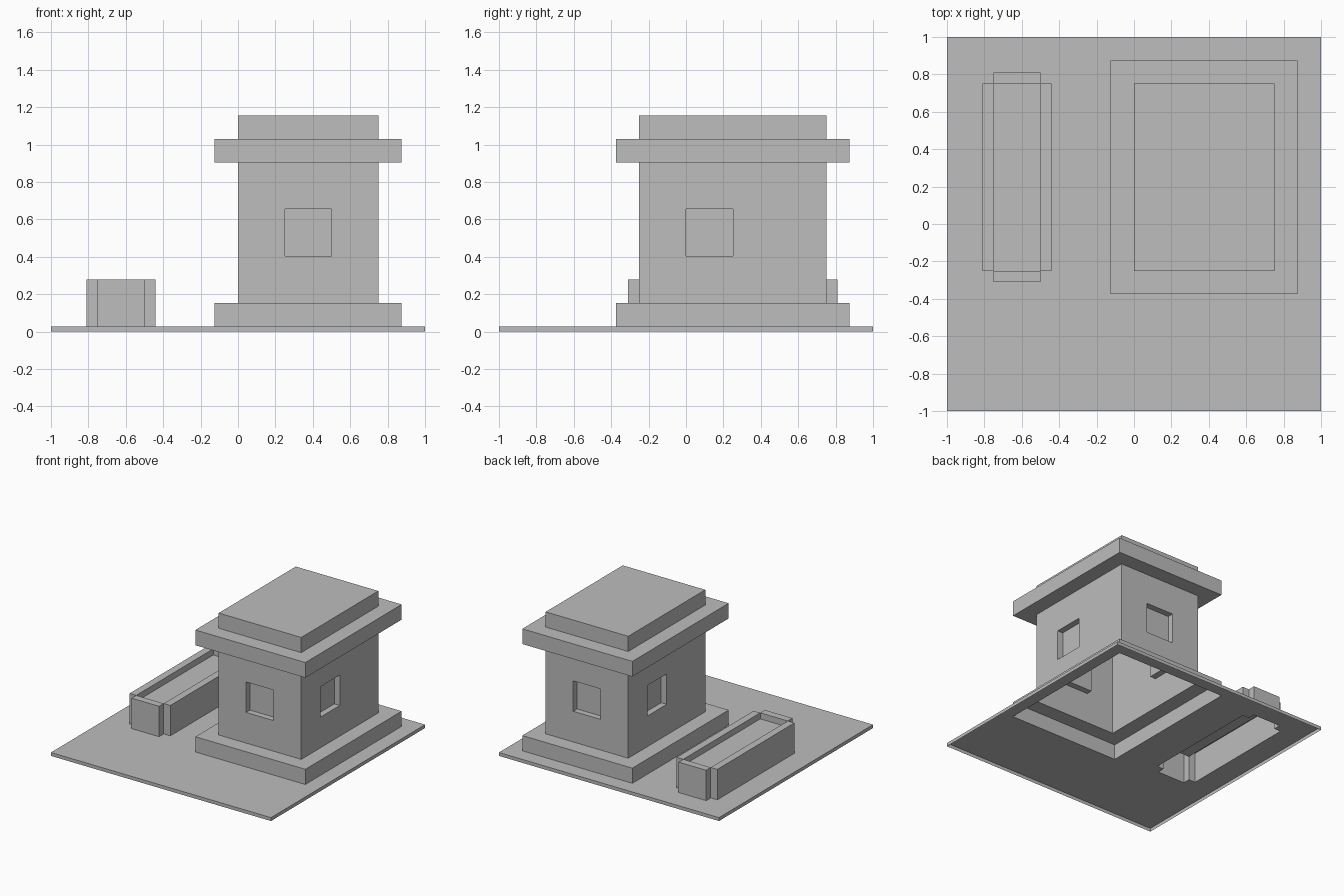
import bpy, bmesh
from mathutils import Vector

if "Cube" in bpy.data.objects:
    bpy.data.objects.remove(bpy.data.objects["Cube"])

grey = bpy.data.materials.new("plain grey")
grey.use_nodes = True
grey.diffuse_color = (0.51, 0.51, 0.51, 1)
grey.node_tree.nodes["Principled BSDF"].inputs["Base Color"].default_value = grey.diffuse_color

# Heights of the steps
GROUND, PLINTH, EAVES, CORNICE, TOP = 0.028, 0.153, 0.905, 1.03, 1.155
PLANTER, SOIL = 0.278, 0.228
RECESS = 0.05

# Footprints as (x0, x1, y0, y1)
YARD = (-1, 1, -1, 1)
BASE = (-0.125, 0.875, -0.375, 0.875)
HOUSE = (0, 0.75, -0.25, 0.75)
BED = (-0.75, -0.5, -0.25, 0.75)
BED_WIDE = (-0.81, -0.44, -0.25, 0.75)
BED_LONG = (-0.75, -0.5, -0.31, 0.81)


def face(bm, points):
    bm.faces.new([bm.verts.new(p) for p in points])


def inside(box, x, y):
    return box[0] < x < box[1] and box[2] < y < box[3]


def corners(box, z):
    x0, x1, y0, y1 = box
    return [Vector(p) for p in ((x0, y0, z), (x1, y0, z), (x1, y1, z), (x0, y1, z))]


def band(bm, box_a, z_a, box_b, z_b):
    """Four faces joining two rectangles: a wall or a flat ledge."""
    a, b = corners(box_a, z_a), corners(box_b, z_b)
    for i in range(4):
        j = (i + 1) % 4
        face(bm, (a[i], a[j], b[j], b[i]))


def sheet(bm, boxes, z, keep):
    """Level surface split along the box edges, holding the cells that pass keep."""
    xs = sorted({v for b in boxes for v in b[:2]})
    ys = sorted({v for b in boxes for v in b[2:]})
    for x0, x1 in zip(xs, xs[1:]):
        for y0, y1 in zip(ys, ys[1:]):
            if keep((x0 + x1) / 2, (y0 + y1) / 2):
                face(bm, corners((x0, x1, y0, y1), z))


def window_wall(bm, start, end, near, far):
    """Wall from start to end with a recessed square window between near and far."""
    along = (end - start).normalized()
    inward = Vector((-along.y, along.x, 0))
    us = (0, near, far, (end - start).length)
    zs = (PLINTH, 0.405, 0.655, EAVES)

    def at(u, z, depth=0):
        p = start + along * u + inward * depth
        return Vector((p.x, p.y, z))

    for i in range(3):
        for j in range(3):
            ring = [(us[i], zs[j]), (us[i + 1], zs[j]), (us[i + 1], zs[j + 1]), (us[i], zs[j + 1])]
            if (i, j) != (1, 1):
                face(bm, [at(*p) for p in ring])
                continue
            face(bm, [at(*p, RECESS) for p in ring])
            for k in range(4):
                a, b = ring[k], ring[(k + 1) % 4]
                face(bm, (at(*a), at(*b), at(*b, RECESS), at(*a, RECESS)))


def finish(name, bm):
    bmesh.ops.remove_doubles(bm, verts=bm.verts, dist=0.0005)
    bmesh.ops.recalc_face_normals(bm, faces=bm.faces)
    mesh = bpy.data.meshes.new(name)
    bm.to_mesh(mesh)
    bm.free()
    mesh.materials.append(grey)
    bpy.context.collection.objects.link(bpy.data.objects.new(name, mesh))


def in_planter(x, y):
    return inside(BED_WIDE, x, y) or inside(BED_LONG, x, y)


# Ground slab: thin open shell with openings below the house and the planter
bm = bmesh.new()
sheet(bm, (YARD, BASE, BED_WIDE, BED_LONG), GROUND,
      lambda x, y: not inside(BASE, x, y) and not in_planter(x, y))
band(bm, YARD, 0, YARD, GROUND)
finish("ground_slab", bm)

# Plinth
bm = bmesh.new()
band(bm, BASE, GROUND, BASE, PLINTH)
band(bm, BASE, PLINTH, HOUSE, PLINTH)
finish("plinth", bm)

# House walls, one recessed window on each side
bm = bmesh.new()
wall_corners = corners(HOUSE, PLINTH)
for i in range(4):
    window_wall(bm, wall_corners[i], wall_corners[(i + 1) % 4], 0.25, 0.5)
finish("house_walls", bm)

# Cornice and roof block
bm = bmesh.new()
band(bm, HOUSE, EAVES, BASE, EAVES)
band(bm, BASE, EAVES, BASE, CORNICE)
band(bm, BASE, CORNICE, HOUSE, CORNICE)
finish("cornice", bm)

bm = bmesh.new()
band(bm, HOUSE, CORNICE, HOUSE, TOP)
face(bm, corners(HOUSE, TOP))
finish("roof_block", bm)

# Planter: notched corners, flat rim and sunken bed
bm = bmesh.new()
sheet(bm, (BED_WIDE, BED_LONG), PLANTER,
      lambda x, y: in_planter(x, y) and not inside(BED, x, y))
bmesh.ops.remove_doubles(bm, verts=bm.verts, dist=0.0005)


def on_bed_edge(edge):
    mid = (edge.verts[0].co + edge.verts[1].co) / 2
    return (BED[0] - 0.001 < mid.x < BED[1] + 0.001
            and BED[2] - 0.001 < mid.y < BED[3] + 0.001)


outer = [e for e in bm.edges if e.is_boundary and not on_bed_edge(e)]
walls = [[v.co.copy() for v in e.verts] for e in outer]
for a, b in walls:
    drop = Vector((0, 0, GROUND - PLANTER))
    face(bm, (a, b, b + drop, a + drop))
band(bm, BED, PLANTER, BED, SOIL)
face(bm, corners(BED, SOIL))
finish("planter", bm)
